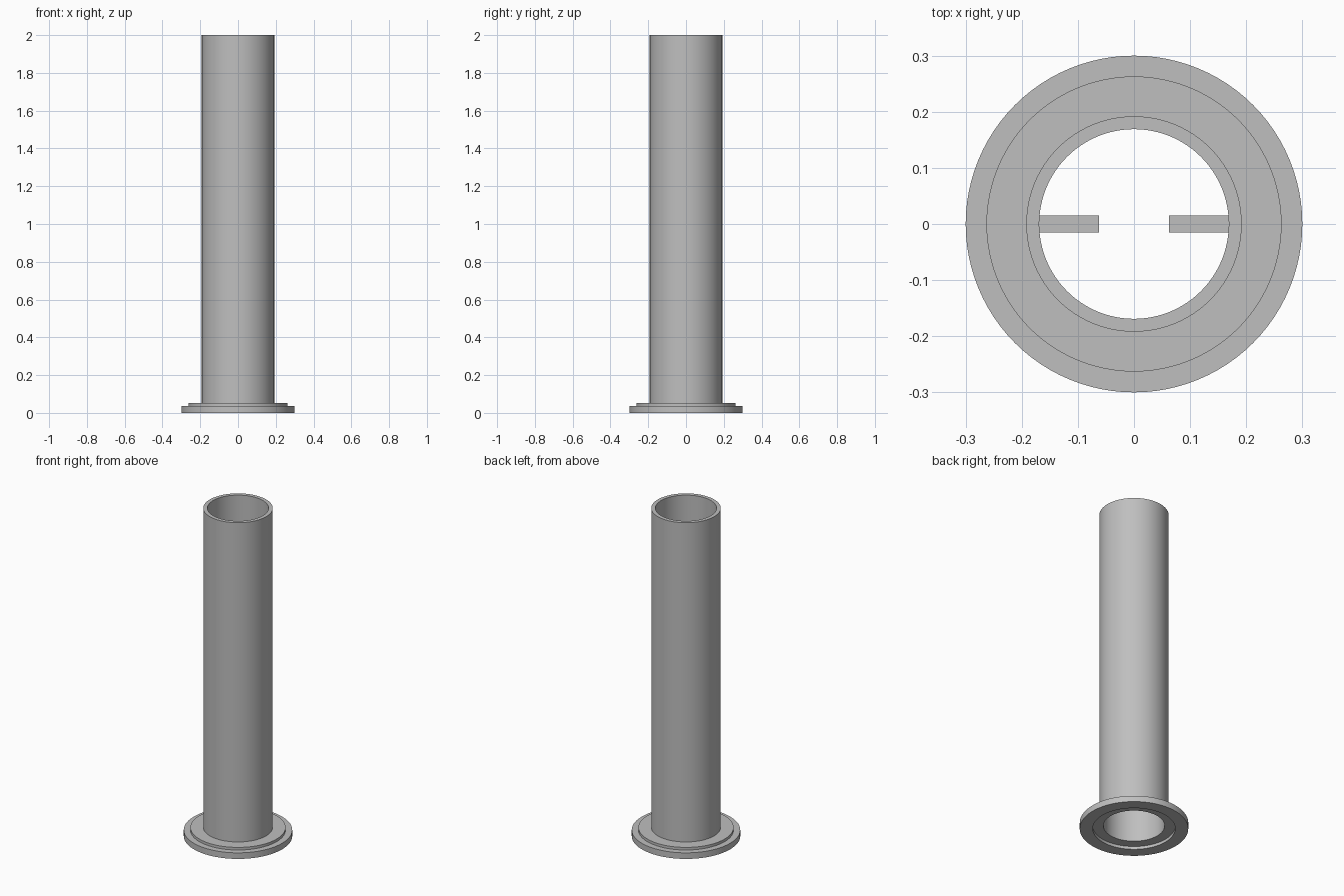
import bpy
import bmesh
import math

cube = bpy.data.objects.get("Cube")
if cube:
    bpy.data.objects.remove(cube, do_unlink=True)

steel = bpy.data.materials.new("grey steel")
steel.use_nodes = True
grey = (0.52, 0.52, 0.52, 1)
steel.diffuse_color = grey
steel.node_tree.nodes["Principled BSDF"].inputs["Base Color"].default_value = grey


def add_object(name, bm):
    bmesh.ops.recalc_face_normals(bm, faces=bm.faces)
    mesh = bpy.data.meshes.new(name)
    bm.to_mesh(mesh)
    bm.free()
    mesh.materials.append(steel)
    obj = bpy.data.objects.new(name, mesh)
    bpy.context.collection.objects.link(obj)
    return obj


def lathe(name, profile, steps=96):
    """Spin a closed (radius, height) profile around the z axis."""
    bm = bmesh.new()
    verts = [bm.verts.new((r, 0, z)) for r, z in profile]
    edges = [bm.edges.new((v, verts[i - 1])) for i, v in enumerate(verts)]
    bmesh.ops.spin(bm, geom=verts + edges, cent=(0, 0, 0), axis=(0, 0, 1),
                   angle=math.tau, steps=steps, use_duplicate=False)
    bmesh.ops.remove_doubles(bm, verts=bm.verts, dist=0.0001)
    obj = add_object(name, bm)
    bpy.ops.object.select_all(action="DESELECT")
    bpy.context.view_layer.objects.active = obj
    obj.select_set(True)
    bpy.ops.object.shade_smooth_by_angle(angle=math.radians(30))


BORE, TUBE, RECESS, STEP, RIM = 0.169, 0.192, 0.228, 0.263, 0.3
RECESS_Z, RIM_Z, STEP_Z, TOP = 0.018, 0.037, 0.053, 2.0

# Stepped flange with a shallow recess underneath, in one piece with the tube
lathe("flanged_tube", [
    (BORE, RECESS_Z), (RECESS, RECESS_Z), (RECESS, 0), (RIM, 0),
    (RIM, RIM_Z), (STEP, RIM_Z), (STEP, STEP_Z), (TUBE, STEP_Z),
    (TUBE, TOP), (BORE, TOP)])

# Two facing blocks fixed to the inner wall
FIN_INNER, FIN_WIDTH, FIN_HEIGHT = 0.062, 0.03, 0.2
for name, side in (("left_inner_fin", 1), ("right_inner_fin", -1)):
    bm = bmesh.new()
    bmesh.ops.create_cube(bm, size=1)
    length = BORE - FIN_INNER
    bmesh.ops.scale(bm, vec=(length, FIN_WIDTH, FIN_HEIGHT), verts=bm.verts)
    bmesh.ops.translate(bm, vec=(side * (FIN_INNER + length / 2), 0, TOP / 2),
                        verts=bm.verts)
    add_object(name, bm)
